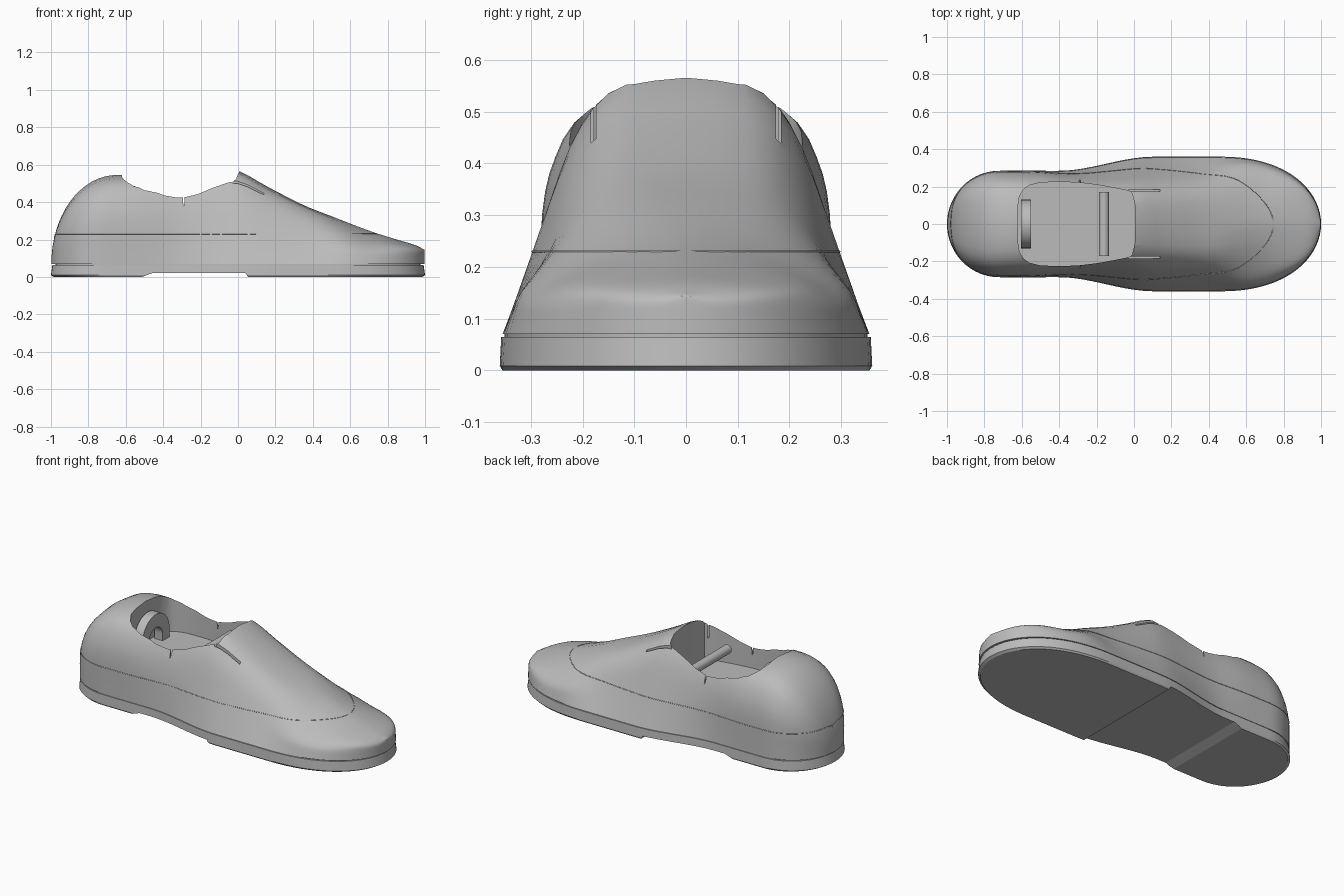
import bpy, bmesh, math
from mathutils import Vector

if "Cube" in bpy.data.objects:
    bpy.data.objects.remove(bpy.data.objects["Cube"])

grey = bpy.data.materials.new("plain_grey")
grey.use_nodes = True
grey.diffuse_color = (0.5, 0.5, 0.5, 1)
grey.node_tree.nodes["Principled BSDF"].inputs["Base Color"].default_value = grey.diffuse_color


def finish(name, bm):
    bmesh.ops.remove_doubles(bm, verts=bm.verts, dist=0.0004)
    bmesh.ops.recalc_face_normals(bm, faces=bm.faces)
    mesh = bpy.data.meshes.new(name)
    bm.to_mesh(mesh)
    bm.free()
    mesh.materials.append(grey)
    ob = bpy.data.objects.new(name, mesh)
    bpy.context.collection.objects.link(ob)
    return ob


def select(ob):
    bpy.ops.object.select_all(action='DESELECT')
    ob.select_set(True)
    bpy.context.view_layer.objects.active = ob


def smooth(ob, angle=30):
    select(ob)
    bpy.ops.object.shade_smooth_by_angle(angle=math.radians(angle))


def cut(ob, cutter):
    mod = ob.modifiers.new("cut", 'BOOLEAN')
    mod.operation, mod.solver, mod.object = 'DIFFERENCE', 'EXACT', cutter
    select(ob)
    bpy.ops.object.modifier_apply(modifier=mod.name)
    bpy.data.objects.remove(cutter)


def prism(name, points, direction):
    bm = bmesh.new()
    face = bm.faces.new([bm.verts.new(p) for p in points])
    moved = bmesh.ops.extrude_face_region(bm, geom=[face])["geom"]
    bmesh.ops.translate(bm, vec=direction, verts=[v for v in moved if isinstance(v, bmesh.types.BMVert)])
    return finish(name, bm)


def hermite(keys, x):
    """Smooth curve through (position, value) keys."""
    x = min(max(x, keys[0][0]), keys[-1][0])
    i = max(k for k in range(len(keys) - 1) if keys[k][0] <= x)
    (a, p), (b, q) = keys[i], keys[i + 1]

    def slope(k):
        lo, hi = keys[max(k - 1, 0)], keys[min(k + 1, len(keys) - 1)]
        return (hi[1] - lo[1]) / (hi[0] - lo[0]) * (b - a)
    t = (x - a) / (b - a)
    return (p * (2*t**3 - 3*t*t + 1) + slope(i) * (t**3 - 2*t*t + t)
            + q * (3*t*t - 2*t**3) + slope(i + 1) * (t**3 - t*t))


# Shape of the foot: plan half width, centre height and cross-sections
BASE = 0.07
HEIGHT = [(-0.65, 0.545), (-0.3, 0.55), (-0.08, 0.575), (0.01, 0.565), (0.1, 0.515), (0.2, 0.46),
          (0.36, 0.38), (0.5, 0.325), (0.7, 0.248), (0.85, 0.2), (0.95, 0.17), (1, 0.145)]
INSTEP = [(1, 0), (.92, .17), (.84, .34), (.75, .53), (.65, .72), (.51, .88), (.33, .97), (0, 1)]
SECTIONS = [
    (-0.6, [(1, 0), (1, .2), (1, .4), (.97, .58), (.9, .72), (.77, .86), (.5, .96), (0, 1)]),
    (0.02, INSTEP),
    (0.36, INSTEP),
    (0.66, [(1, 0), (.97, .19), (.93, .37), (.81, .55), (.65, .7), (.47, .83), (.25, .94), (0, 1)]),
    (1.0, [(1, 0), (.99, .25), (.98, .5), (.96, .7), (.85, .82), (.6, .91), (.3, .97), (0, 1)])]


def half_width(x):
    if x < -0.72:
        return 0.285 * math.sqrt(max(0, 1 - ((x + 0.72) / 0.28) ** 2))
    if x > 0.45:
        return 0.36 * math.sqrt(max(0, 1 - ((x - 0.45) / 0.55) ** 2.3))
    t = min(max((x + 0.4) / 0.5, 0), 1)
    return 0.285 + 0.075 * t * t * (3 - 2 * t)


def height(x):
    if x < -0.65:
        return BASE + 0.475 * math.sqrt(max(0, 1 - ((x + 0.65) / 0.35) ** 2))
    return hermite(HEIGHT, x)


def skin(x, s):
    """Half width and height on the upper at station x, s from 0 (base) to 7 (crest)."""
    k = max(i for i in range(len(SECTIONS) - 1) if SECTIONS[i][0] <= max(x, SECTIONS[0][0]))
    (a, low), (b, high) = SECTIONS[k], SECTIONS[k + 1]
    t = min(max((x - a) / (b - a), 0), 1)
    t = t * t * (3 - 2 * t)
    pts = [[p[c] + (q[c] - p[c]) * t for p, q in zip(low, high)] for c in (0, 1)]
    y, z = (hermite(list(enumerate(v)), s) for v in pts)
    return half_width(x) * y, BASE + (height(x) - BASE) * z


STATIONS = [-math.cos(math.pi * i / 56) for i in range(57)]


def hull(name, place):
    """Closed loft along the foot; place adjusts each point."""
    bm = bmesh.new()
    rows = []
    for x in STATIONS:
        half = [skin(x, i / 2) for i in range(15)]
        ring = half + [(-y, z) for y, z in half[-2::-1]]
        rows.append([bm.verts.new(place(x, y, z)) for y, z in ring])
    n = len(rows[0])
    for r, q in zip(rows, rows[1:]):
        for j in range(n):
            bm.faces.new((r[j], r[(j + 1) % n], q[(j + 1) % n], q[j]))
    return finish(name, bm)


def lining(x, y, z):
    """Inner wall: insole level at the bottom, constant thickness under the crest."""
    rise = max(height(x) - BASE, 0.075)
    return x * 0.96, y * 0.92, 0.1 + (z - BASE) * (rise - 0.055) / rise


# Upper: hollowed shell with a foot opening, tongue slits and side notches
upper = hull("upper", lambda x, y, z: (x * 0.998, y * 0.985, z))
cut(upper, hull("cavity", lining))
opening = [(-.62, .1), (-.612, .15), (-.59, .185), (-.56, .207), (-.5, .222), (-.4, .225),
           (-.3, .222), (-.2, .21), (-.1, .192), (-.03, .178), (-.01, .165), (.005, .1)]
outline = opening + [(x, -y) for x, y in reversed(opening)]
cut(upper, prism("opening", [(x, y, 0.3) for x, y in outline], Vector((0, 0, 0.5))))
for side in (1, -1):
    slit = [(-0.03, 0.43), (0.14, 0.42), (0.14, 0.7), (-0.03, 0.7)]
    cut(upper, prism("slit", [(x, side * 0.174, z) for x, z in slit], Vector((0, side * 0.01, 0))))
    notch = [(-0.297, 0.46), (-0.283, 0.46), (-0.288, 0.38), (-0.292, 0.38)]
    cut(upper, prism("notch", [(x, side * 0.17, z) for x, z in notch], Vector((0, side * 0.12, 0))))
smooth(upper)


# Sole: stacked plan outlines
def slab(name, layers):
    bm = bmesh.new()
    plan = [(x, half_width(x)) for x in STATIONS]
    plan += [(x, -y) for x, y in plan[-2:0:-1]]
    rings = [[bm.verts.new((x * s, y * s, z)) for x, y in plan] for s, z in layers]
    n = len(plan)
    for r, q in zip(rings, rings[1:]):
        for j in range(n):
            bm.faces.new((r[j], r[(j + 1) % n], q[(j + 1) % n], q[j]))
    bm.faces.new(rings[0])
    bm.faces.new(rings[-1])
    return finish(name, bm)


sole = slab("sole", [(0.985, 0), (1, 0.009), (0.992, 0.065)])
arch = [(-0.54, -0.01), (-0.46, 0.02), (0.04, 0.02), (0.06, -0.01)]
cut(sole, prism("arch_recess", [(x, -0.5, z) for x, z in arch], Vector((0, 1, 0))))
smooth(sole, 15)
smooth(slab("welt", [(0.975, 0.06), (0.975, 0.075)]))


# Level seam round the heel, along the sides and over the toe
def level_width(x, z):
    lo, hi = 0, 7
    for _ in range(30):
        mid = (lo + hi) / 2
        lo, hi = (lo, mid) if skin(x, mid)[1] > z else (mid, hi)
    return skin(x, lo)


path = [(x, *level_width(x, 0.23)) for x in [-0.12 - 0.865 * math.cos(math.pi * i / 70) for i in range(71)]]
curve = bpy.data.curves.new("seam", 'CURVE')
curve.dimensions, curve.bevel_depth, curve.bevel_resolution = '3D', 0.002, 1
line = path + [(x, -y, z) for x, y, z in path[::-1]]
spline = curve.splines.new('POLY')
spline.points.add(len(line) - 1)
for point, (x, y, z) in zip(spline.points, line):
    point.co = (x * 0.998, y * 0.985, z, 1)
spline.use_cyclic_u = True
curve.materials.append(grey)
bpy.context.collection.objects.link(bpy.data.objects.new("seam", curve))

# Cross bar and heel loop inside the shoe
bpy.ops.mesh.primitive_cylinder_add(vertices=20, radius=0.027, depth=0.34,
                                    location=(-0.16, 0, 0.4), rotation=(math.pi / 2, 0, 0))
bar = bpy.context.object
bar.name = "cross_bar"
bar.data.materials.append(grey)
smooth(bar)
arc = [(math.cos(math.pi * i / 16), math.sin(math.pi * i / 16)) for i in range(17)]
loop = [(0.13 * c, 0.355 + 0.13 * s) for c, s in arc] + [(-0.13, 0.28), (-0.065, 0.28)]
loop += [(0.065 * c, 0.34 + 0.065 * s) for c, s in reversed(arc)] + [(0.065, 0.28), (0.13, 0.28)]
smooth(prism("heel_loop", [(-0.605, y, z) for y, z in loop], Vector((0.055, 0, 0))))
